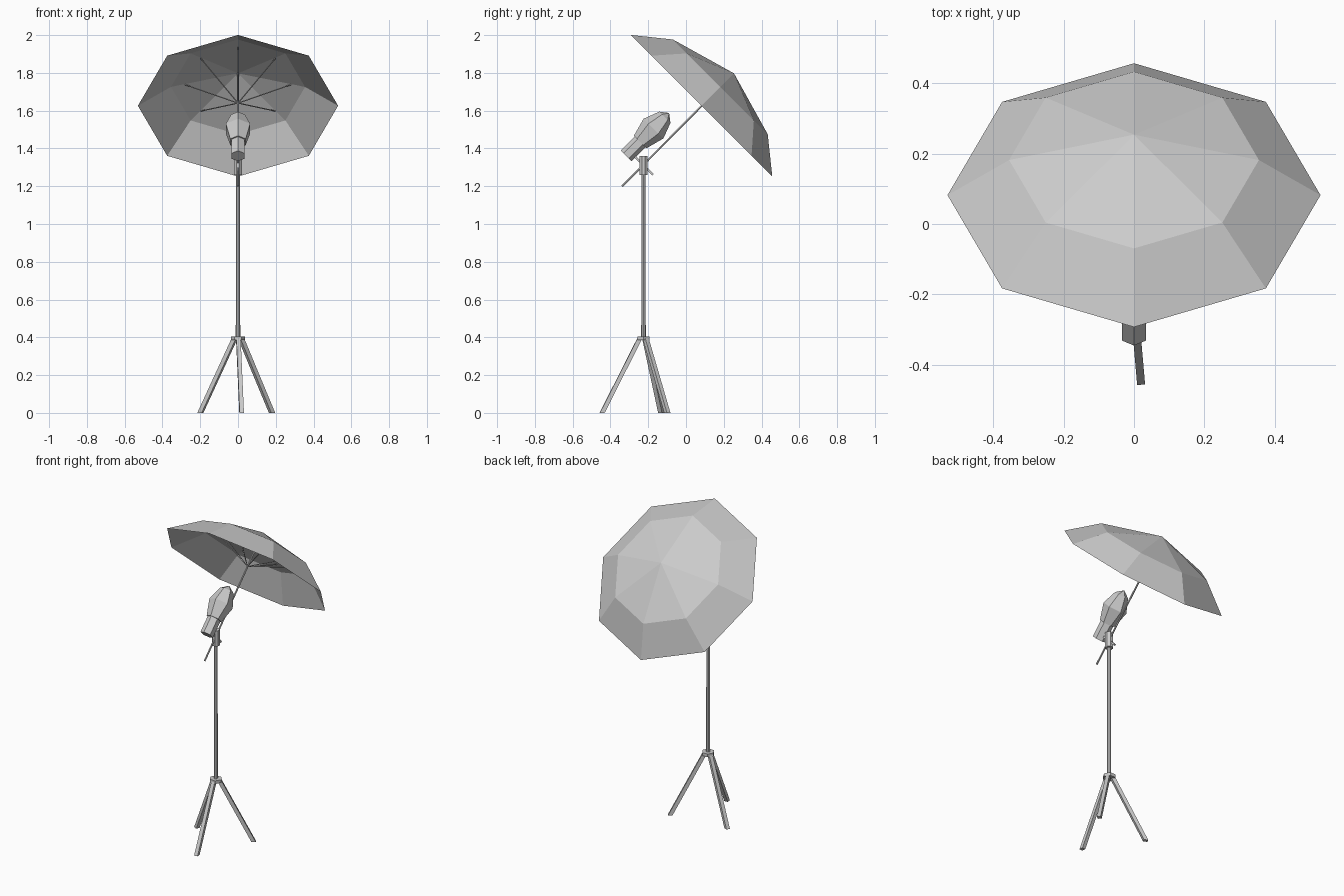
import bpy, bmesh
from math import cos, sin, pi, radians
from mathutils import Vector

if "Cube" in bpy.data.objects:
    bpy.data.objects.remove(bpy.data.objects["Cube"], do_unlink=True)

GREY = (0.6, 0.6, 0.6, 1)
mat = bpy.data.materials.new("light grey")
mat.use_nodes = True
mat.diffuse_color = GREY
mat.node_tree.nodes["Principled BSDF"].inputs["Base Color"].default_value = GREY


def spin(name, start, axis, profile, sides, phase=0.0, capped=True, flat_foot=False):
    """Faceted solid from (distance, radius) steps along an axis."""
    start, axis = Vector(start), Vector(axis).normalized()
    u = axis.cross(Vector((0, 0, 1)))
    u = u.normalized() if u.length > 0.01 else Vector((1, 0, 0))
    v = u.cross(axis)
    bm = bmesh.new()
    rings = []
    for t, r in profile:
        centre = start + axis * t
        if r == 0:
            rings.append([bm.verts.new(centre)])
            continue
        angles = [phase + 2 * pi * i / sides for i in range(sides)]
        rings.append([bm.verts.new(centre + (u * cos(a) + v * sin(a)) * r) for a in angles])
    for a, b in zip(rings, rings[1:]):
        for i in range(sides):
            j = (i + 1) % sides
            if len(b) == 1:
                bm.faces.new((a[i], a[j], b[0]))
            else:
                bm.faces.new((a[i], a[j], b[j], b[i]))
    if capped:
        for ring in (rings[0], rings[-1]):
            if len(ring) > 1:
                bm.faces.new(ring)
    if flat_foot:
        for vert in rings[-1]:
            vert.co -= axis * (vert.co.z / axis.z)
    bmesh.ops.recalc_face_normals(bm, faces=bm.faces)
    mesh = bpy.data.meshes.new(name)
    bm.to_mesh(mesh)
    bm.free()
    mesh.materials.append(mat)
    obj = bpy.data.objects.new(name, mesh)
    bpy.context.collection.objects.link(obj)
    return obj


def rod(name, a, b, radius, sides=6, phase=0.0, flat_foot=False):
    a, b = Vector(a), Vector(b)
    return spin(name, a, b - a, [(0, radius), ((b - a).length, radius)],
                sides, phase, flat_foot=flat_foot)


UP = (0, 0, 1)
TILT = Vector((0, 1, 1)).normalized()
POLE_Y = -0.225

# Stand: pole, collar, clamp and three splayed legs
spin("pole", (0, POLE_Y, 0.385), UP, [(0, 0.012), (0.9, 0.011)], 8)
spin("leg_collar", (0, POLE_Y, 0.385), UP, [(0, 0.038), (0.02, 0.038)], 6)
spin("clamp", (0, POLE_Y, 1.26), UP, [(0, 0.024), (0.1, 0.024)], 8, pi / 8)
for i in range(3):
    a = radians(-85 + 120 * i)
    out = Vector((cos(a), sin(a), 0))
    hub = Vector((0, POLE_Y, 0))
    rod(f"leg_{i + 1}", hub + out * 0.022 + Vector((0, 0, 0.39)),
        hub + out * 0.22, 0.016, 4, pi / 4, flat_foot=True)

# Lamp head: hexagonal grip, flared body and pointed front
lamp_back = Vector((0, -0.317, 1.36))
spin("lamp_grip", lamp_back, TILT, [(0, 0.04), (0.115, 0.04)], 6, pi / 2)
spin("lamp_body", lamp_back, TILT,
     [(0.105, 0.047), (0.205, 0.074), (0.29, 0.042), (0.322, 0)], 6, pi / 2)
rod("lamp_bracket", (0, -0.28, 1.365), (0, -0.175, 1.26), 0.008, 4, pi / 4)

# Umbrella: eight-panel open canopy on a tilted shaft
rim = Vector((0, 0.082, 1.626))
spin("canopy", rim, TILT, [(0, 0.53), (0.141, 0.355), (0.243, 0)], 8, capped=False)
rod("umbrella_shaft", (0, -0.338, 1.2), rim + TILT * 0.241, 0.006)

# Ribs from the sliding hub to the canopy
runner = rim + TILT * 0.02
side = Vector((0, -1, 1)).normalized()
for i in range(8):
    a = pi * i / 4
    tip = rim + TILT * 0.158 + (Vector((1, 0, 0)) * cos(a) + side * sin(a)) * 0.28
    rod(f"rib_{i + 1}", runner, tip, 0.003, 4)
